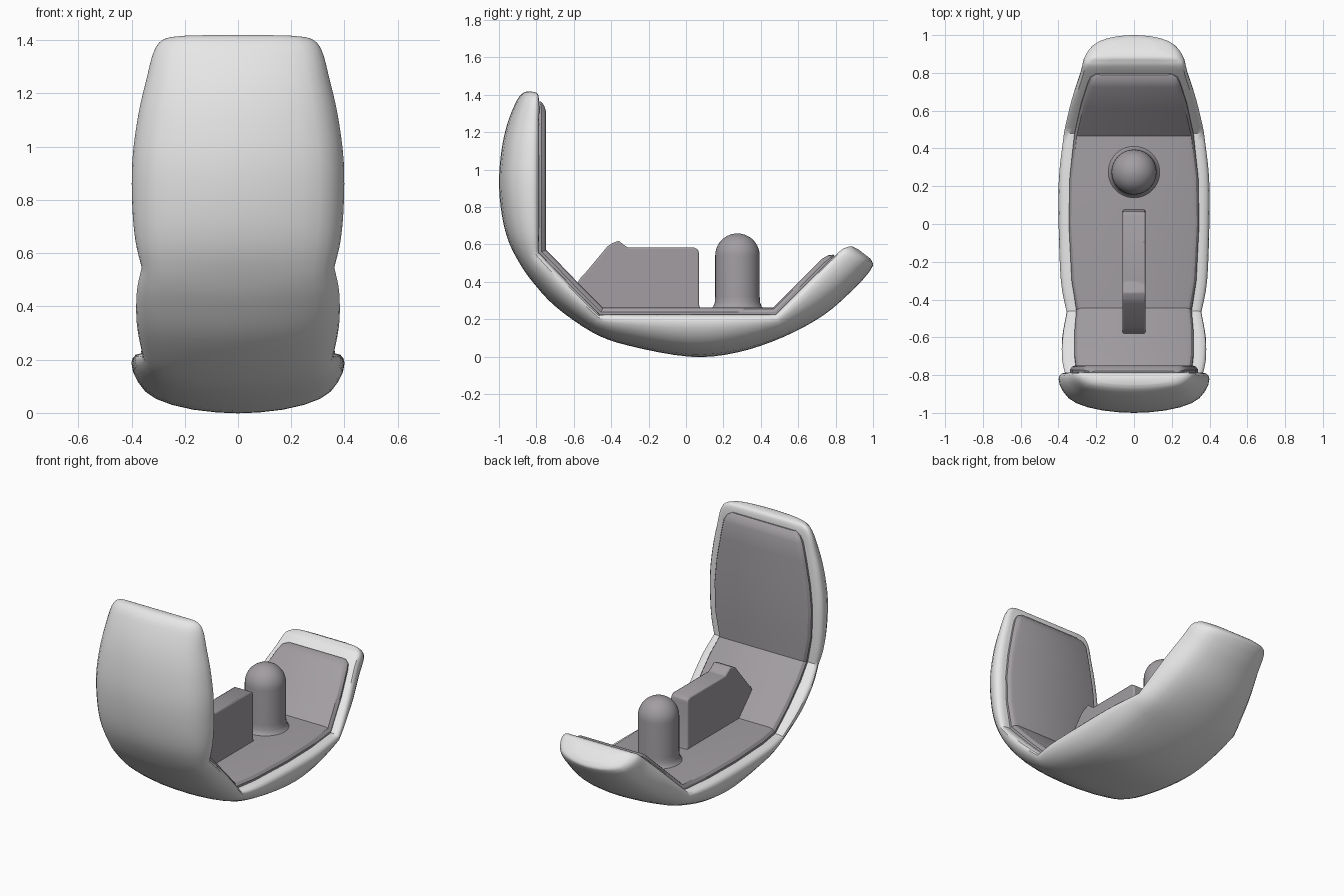
import bpy, bmesh, math
from mathutils import Vector

if "Cube" in bpy.data.objects:
    bpy.data.objects.remove(bpy.data.objects["Cube"])


def material(name, c):
    m = bpy.data.materials.new(name)
    m.diffuse_color = (*c, 1)
    m.use_nodes = True
    m.node_tree.nodes["Principled BSDF"].inputs["Base Color"].default_value = m.diffuse_color
    return m


light = material("light grey", (0.80, 0.80, 0.80))
dark = material("warm grey", (0.36, 0.34, 0.36))


def finish(name, bm, mat, angle=35):
    bmesh.ops.recalc_face_normals(bm, faces=bm.faces)
    me = bpy.data.meshes.new(name)
    bm.to_mesh(me)
    bm.free()
    ob = bpy.data.objects.new(name, me)
    bpy.context.collection.objects.link(ob)
    me.materials.append(mat)
    bpy.ops.object.select_all(action='DESELECT')
    ob.select_set(True)
    bpy.context.view_layer.objects.active = ob
    bpy.ops.object.shade_smooth_by_angle(angle=math.radians(angle))
    return ob


def loft(name, rings, mat, angle=35):
    bm = bmesh.new()
    rows = [[bm.verts.new(p) for p in r] for r in rings]
    n = len(rows[0])
    for a, b in zip(rows, rows[1:]):
        for i in range(n):
            j = (i + 1) % n
            bm.faces.new((a[i], a[j], b[j], b[i]))
    bm.faces.new(rows[0])
    bm.faces.new(rows[-1])
    return finish(name, bm, mat, angle)


def catmull(p, k, t):
    # point on a smooth curve through tuples p, between k and k+1
    a, b, c, d = (Vector(p[min(max(i, 0), len(p) - 1)]) for i in range(k - 1, k + 3))
    return 0.5 * (2 * b + (c - a) * t + (2 * a - 5 * b + 4 * c - d) * t * t
                  + (3 * b - a - 3 * c + d) * t ** 3)


# Shell stations: half width, inner (y, z), outer (y, z)
S = [(.20, -.815, 1.416, -.850, 1.419), (.275, -.793, 1.405, -.877, 1.405),
     (.315, -.785, 1.36, -.910, 1.36), (.345, -.785, 1.25, -.957, 1.24),
     (.375, -.785, 1.12, -.987, 1.10), (.397, -.785, .95, -1.0, .93),
     (.397, -.785, .78, -.985, .76), (.385, -.785, .65, -.95, .62),
     (.362, -.785, .555, -.89, .50), (.38, -.70, .467, -.82, .40),
     (.38, -.58, .345, -.70, .27), (.357, -.46, .225, -.50, .13),
     (.387, -.30, .225, -.31, .06), (.399, 0, .225, .02, 0),
     (.397, .25, .225, .27, .022), (.37, .48, .225, .52, .105),
     (.33, .64, .385, .74, .225), (.285, .77, .515, .90, .365),
     (.27, .83, .57, .965, .435), (.25, .86, .585, .993, .475),
     (.21, .885, .59, 1.0, .497), (.12, .92, .575, .985, .525)]
CORNERS = [0, 8, 11, 15, len(S) - 1]
# Half cross-section: share of width, share of depth from inner to outer face
SEC = [(0, 0), (.5, 0), (.90, 0), (.96, .03), (.99, .09), (1, .17), (.985, .32), (.94, .48),
       (.87, .64), (.77, .76), (.62, .86), (.42, .94), (.2, .985), (0, 1)]
SEC += [(-x, t) for x, t in SEC[-2:0:-1]]
outer = [s[3:] for s in S]
rings = []
for a, b in zip(CORNERS, CORNERS[1:]):
    part = [s[:3] for s in S[a:b + 1]]
    for k in range(b - a):
        for q in range(4):
            w, iy, iz = catmull(part, k, q / 4)
            oy, oz = catmull(outer, a + k, q / 4)
            rings.append([(x * w, iy + (oy - iy) * t, iz + (oz - iz) * t) for x, t in SEC])
w, iy, iz, oy, oz = S[-1]
rings.append([(x * w, iy + (oy - iy) * t, iz + (oz - iz) * t) for x, t in SEC])
loft("curved_shell", rings, light)

# Raised inner lining: y, z, mitred normal, half width, raise
r, m = math.sqrt(.5), math.tan(math.pi / 8)
P = [(-.785, 1.365, 1, 0, .19, .008), (-.785, 1.345, 1, 0, .225, .026),
     (-.785, 1.31, 1, 0, .245, .037), (-.785, 1.20, 1, 0, .268, .037),
     (-.785, 1.05, 1, 0, .295, .037), (-.785, .90, 1, 0, .31, .037),
     (-.785, .72, 1, 0, .305, .037), (-.785, .555, 1, m, .275, .037),
     (-.70, .47, r, r, .285, .037), (-.58, .345, r, r, .285, .037),
     (-.46, .225, m, 1, .275, .037), (-.30, .225, 0, 1, .30, .037),
     (0, .225, 0, 1, .315, .037), (.25, .225, 0, 1, .31, .037),
     (.48, .225, -m, 1, .285, .037), (.64, .385, -r, r, .25, .037),
     (.75, .495, -r, r, .215, .037), (.78, .525, -r, r, .20, .026),
     (.795, .54, -r, r, .17, .008)]
rings = []
for y, z, ny, nz, w, h in P:
    half = [(w + .03, -.015), (w + .03, h * .35), (w + .018, h * .8), (w, h)]
    sec = half + [(-x, d) for x, d in half[::-1]]
    rings.append([(x, y + ny * d, z + nz * d) for x, d in sec])
loft("inner_lining", rings, dark, 30)

# Central fin
fin = [(-.59, .38), (-.565, .42), (-.545, .44), (-.42, .59), (-.395, .607), (-.36, .62),
       (-.335, .60), (-.31, .583), (.045, .583), (.065, .572), (.07, .55), (.07, .275),
       (.085, .24), (-.45, .24)]
fin_ob = loft("central_fin", [[(x, y, z) for y, z in fin] for x in (-.06, .06)], dark, 30)
bev = fin_ob.modifiers.new("soft_edges", 'BEVEL')
bev.width, bev.segments, bev.limit_method = .008, 2, 'ANGLE'

# Round-topped peg with a small foot fillet
prof = [(.145, .255), (.13, .267), (.121, .29), (.119, .32)]
prof += [(.119 * math.cos(a), .54 + .119 * math.sin(a))
         for a in (math.pi / 2 * i / 10 for i in range(10))]
prof.append((.004, .659))
rings = [[(q * math.cos(math.tau * i / 40), .275 + q * math.sin(math.tau * i / 40), z)
          for i in range(40)] for q, z in prof]
loft("round_peg", rings, dark, 50)
